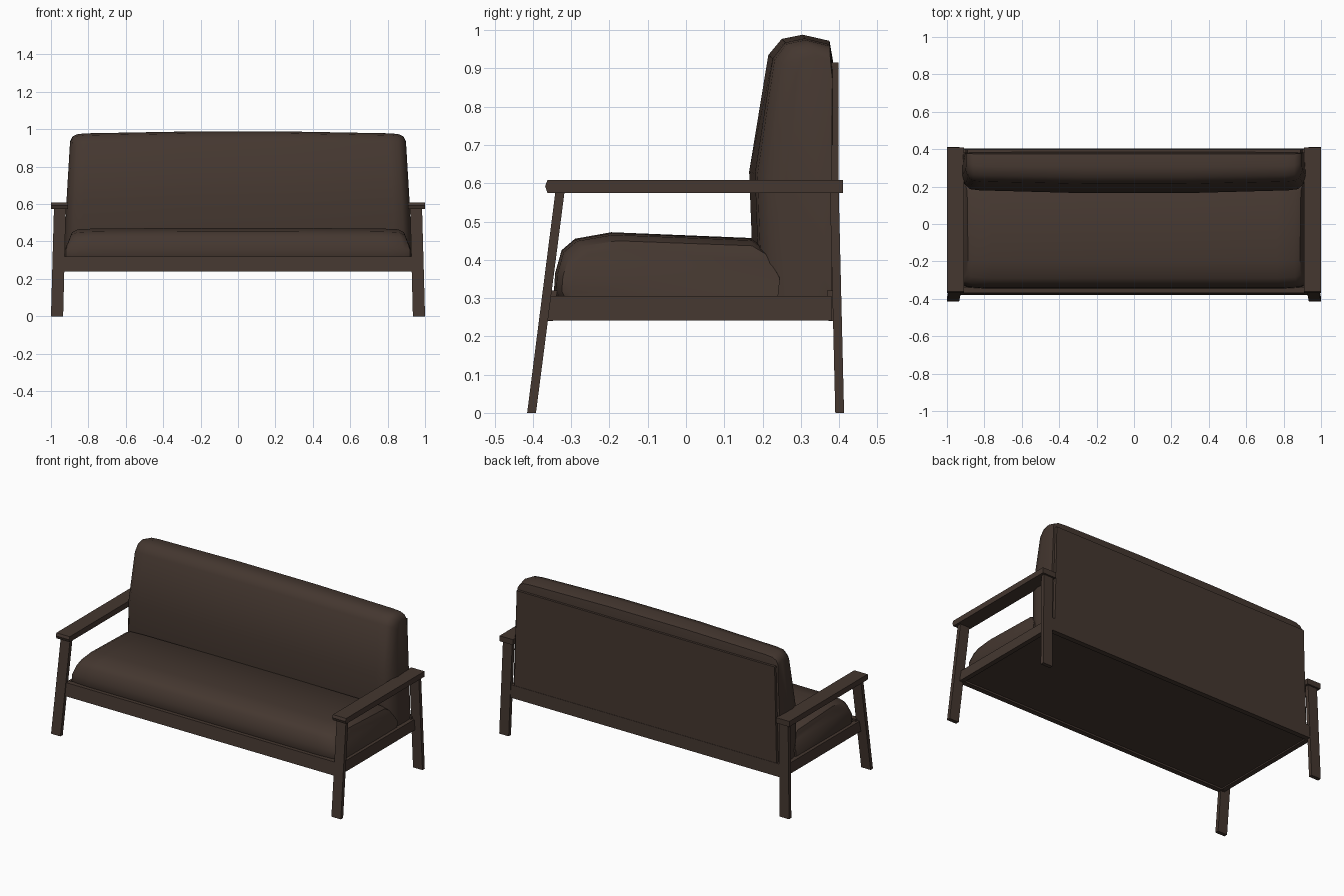
import bpy, bmesh

if "Cube" in bpy.data.objects:
    bpy.data.objects.remove(bpy.data.objects["Cube"])

brown = bpy.data.materials.new("dark brown")
brown.diffuse_color = (0.058, 0.038, 0.029, 1)
brown.use_nodes = True
brown.node_tree.nodes["Principled BSDF"].inputs["Base Color"].default_value = brown.diffuse_color


def finish(name, bm, smooth=None):
    bmesh.ops.recalc_face_normals(bm, faces=bm.faces)
    me = bpy.data.meshes.new(name)
    bm.to_mesh(me)
    bm.free()
    me.materials.append(brown)
    ob = bpy.data.objects.new(name, me)
    bpy.context.collection.objects.link(ob)
    if smooth:
        bpy.ops.object.select_all(action='DESELECT')
        ob.select_set(True)
        bpy.context.view_layer.objects.active = ob
        bpy.ops.object.shade_smooth_by_angle(angle=smooth)
    return ob


def skin(name, rings, smooth=None):
    """Join a row of equal closed rings and cap both ends."""
    bm = bmesh.new()
    vs = [[bm.verts.new(p) for p in r] for r in rings]
    n = len(vs[0])
    for a, b in zip(vs, vs[1:]):
        for i in range(n):
            j = (i + 1) % n
            bm.faces.new((a[i], a[j], b[j], b[i]))
    bm.faces.new(vs[0])
    bm.faces.new(vs[-1])
    return finish(name, bm, smooth)


def bar(name, z0, r0, z1, r1):
    """Slanted bar between two rectangles (x0, x1, y0, y1)."""
    return skin(name, [[(r[0], r[2], z), (r[1], r[2], z), (r[1], r[3], z), (r[0], r[3], z)]
                       for z, r in ((z0, r0), (z1, r1))])


def side(s, r):
    return (s * r[0], s * r[1], r[2], r[3])


def prism(name, profile, x0, x1):
    return skin(name, [[(x, y, z) for y, z in profile] for x in (x0, x1)])


# legs, armrests and side rails
for s, tag in ((-1, "left"), (1, "right")):
    bar("front_leg_" + tag, 0, side(s, (0.935, 1.0, -0.415, -0.392)),
        0.58, side(s, (0.92, 0.984, -0.341, -0.317)))
    bar("back_leg_" + tag, 0, side(s, (0.935, 1.0, 0.39, 0.413)),
        0.58, side(s, (0.92, 0.984, 0.376, 0.399)))
    prism("armrest_" + tag, [(-0.362, 0.575), (0.41, 0.575), (0.41, 0.609),
                             (-0.362, 0.609), (-0.368, 0.592)], s * 0.908, s * 1.0)
    bar("side_rail_" + tag, 0.242, side(s, (0.925, 0.955, -0.362, 0.382)),
        0.306, side(s, (0.92, 0.95, -0.355, 0.38)))

# front and back rails, bottom board, back panel
bar("front_rail", 0.24, (-0.94, 0.94, -0.379, -0.348), 0.32, (-0.935, 0.935, -0.369, -0.336))
bar("back_rail", 0.24, (-0.94, 0.94, 0.372, 0.404), 0.32, (-0.935, 0.935, 0.368, 0.402))
bar("bottom_board", 0.25, (-0.93, 0.93, -0.36, 0.38), 0.30, (-0.925, 0.925, -0.35, 0.375))
bar("back_panel", 0.31, (-0.905, 0.905, 0.375, 0.4), 0.915, (-0.89, 0.89, 0.375, 0.398))


def cushion(name, profile, stations, pivot, width):
    """Sweep a profile in x; stations are (x fraction, y scale, z scale)."""
    full = [(-f, a, b) for f, a, b in stations[::-1]] + stations
    py, pz = pivot
    rings = [[(f * width(z), py + (y - py) * a, pz + (z - pz) * b) for y, z in profile]
             for f, a, b in full]
    return skin(name, rings, 0.7)


# seat cushion
cushion("seat_cushion",
        [(-0.335, 0.3), (-0.345, 0.32), (-0.342, 0.365), (-0.325, 0.425), (-0.29, 0.455),
         (-0.195, 0.472), (0.17, 0.457), (0.21, 0.43), (0.245, 0.36), (0.24, 0.3)],
        [(0.3, 1, 1), (0.85, 1, 0.985), (0.955, 0.99, 0.96), (0.99, 0.965, 0.87), (1.0, 0.93, 0.74)],
        (0.24, 0.3), lambda z: 0.93 - 0.03 * max(0, z - 0.36) / 0.1)

# back cushion
cushion("back_cushion",
        [(0.18, 0.3), (0.172, 0.45), (0.165, 0.63), (0.215, 0.935), (0.25, 0.977),
         (0.305, 0.988), (0.375, 0.972), (0.384, 0.92), (0.38, 0.3)],
        [(0.3, 1, 1), (0.9, 0.93, 0.986), (0.955, 0.9, 0.98), (0.985, 0.78, 0.962), (1.0, 0.55, 0.925)],
        (0.38, 0.3), lambda z: 0.925 - 0.025 * max(0, z - 0.5) / 0.45)
